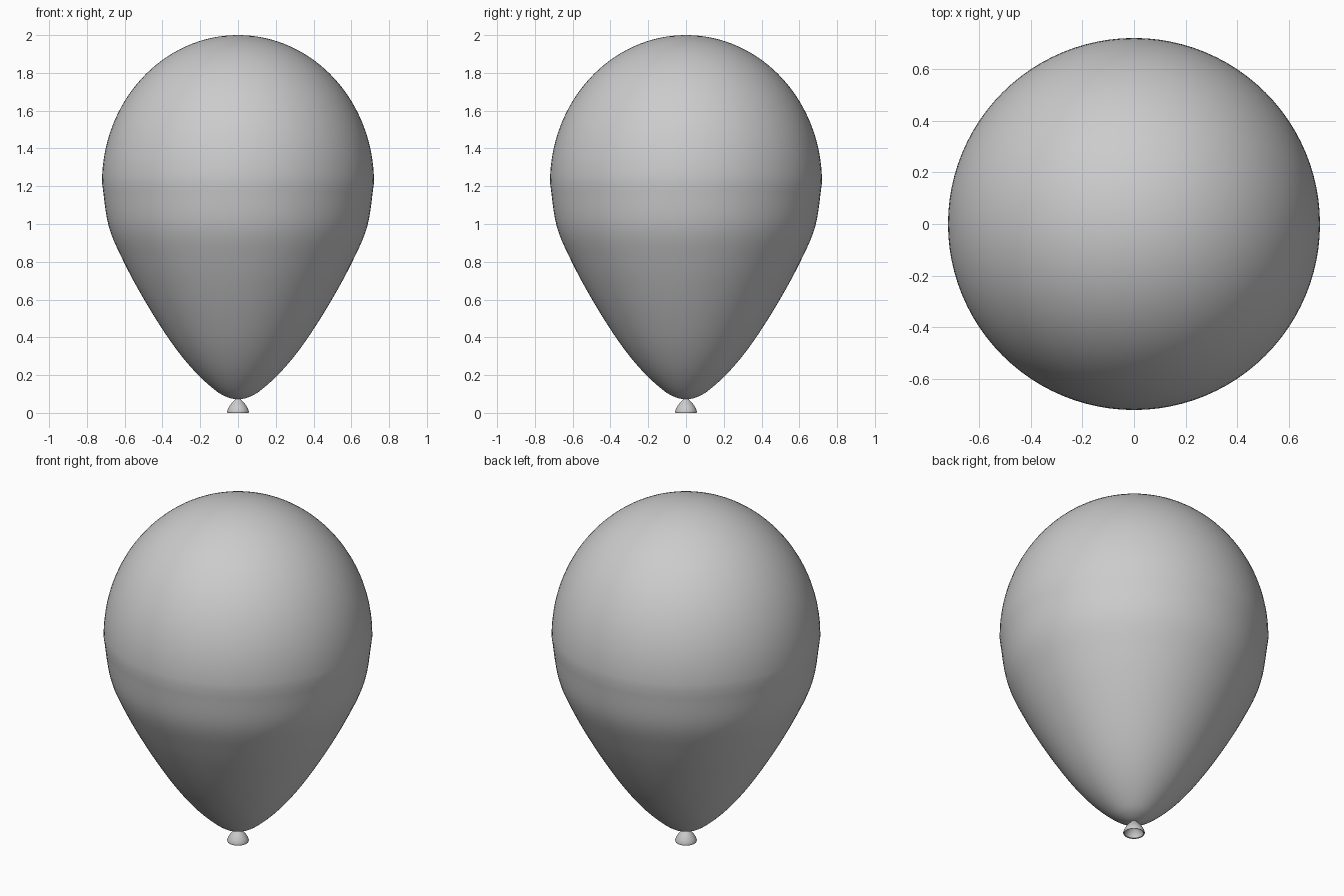
import bpy, bmesh, math
from mathutils import Vector

if "Cube" in bpy.data.objects:
    bpy.data.objects.remove(bpy.data.objects["Cube"])

SEGMENTS = 96


def smooth_profile(points, steps):
    """Catmull-Rom interpolation through (radius, height) points."""
    p = [Vector(q) for q in points]
    p = [2 * p[0] - p[1]] + p + [2 * p[-1] - p[-2]]
    out = []
    for a, b, c, d in zip(p, p[1:], p[2:], p[3:]):
        for i in range(steps):
            t = i / steps
            out.append(0.5 * (2 * b + (c - a) * t + (2 * a - 5 * b + 4 * c - d) * t * t
                              + (3 * b - a - 3 * c + d) * t ** 3))
    return out + [p[-2]]


def lathe(name, profile, angle):
    bm = bmesh.new()
    verts = [bm.verts.new((r, 0, z)) for r, z in profile]
    edges = [bm.edges.new(e) for e in zip(verts, verts[1:])]
    bmesh.ops.spin(bm, geom=verts + edges, cent=(0, 0, 0), axis=(0, 0, 1),
                   angle=2 * math.pi, steps=SEGMENTS, use_duplicate=False)
    bmesh.ops.remove_doubles(bm, verts=bm.verts, dist=0.0002)
    bmesh.ops.recalc_face_normals(bm, faces=bm.faces)
    mesh = bpy.data.meshes.new(name)
    bm.to_mesh(mesh)
    bm.free()
    obj = bpy.data.objects.new(name, mesh)
    bpy.context.collection.objects.link(obj)
    bpy.ops.object.select_all(action='DESELECT')
    obj.select_set(True)
    bpy.context.view_layer.objects.active = obj
    bpy.ops.object.shade_smooth_by_angle(angle=math.radians(angle))
    return obj


# Balloon body: tapered lower half, elliptical dome above
lower = smooth_profile([(0, 0.07), (0.05, 0.081), (0.11, 0.112), (0.2, 0.19),
                        (0.29, 0.29), (0.385, 0.42), (0.5, 0.605), (0.605, 0.8),
                        (0.685, 0.99), (0.72, 1.22)], 5)
dome = [(0.72 * math.cos(a), 1.22 + 0.78 * math.sin(a))
        for a in (math.pi / 2 * i / 32 for i in range(1, 33))]
lathe("balloon_body", [tuple(v) for v in lower] + dome, 60)

# Flared neck below the knot, hollow underneath
outer = smooth_profile([(0.012, 0.075), (0.024, 0.062), (0.041, 0.042),
                        (0.053, 0.022), (0.058, 0.006)], 4)
inner = [(0.056, 0.0), (0.050, 0.002), (0.046, 0.018), (0.034, 0.036), (0.016, 0.052), (0, 0.056)]
lathe("balloon_neck", [(0, 0.08)] + [tuple(v) for v in outer] + inner, 40)
